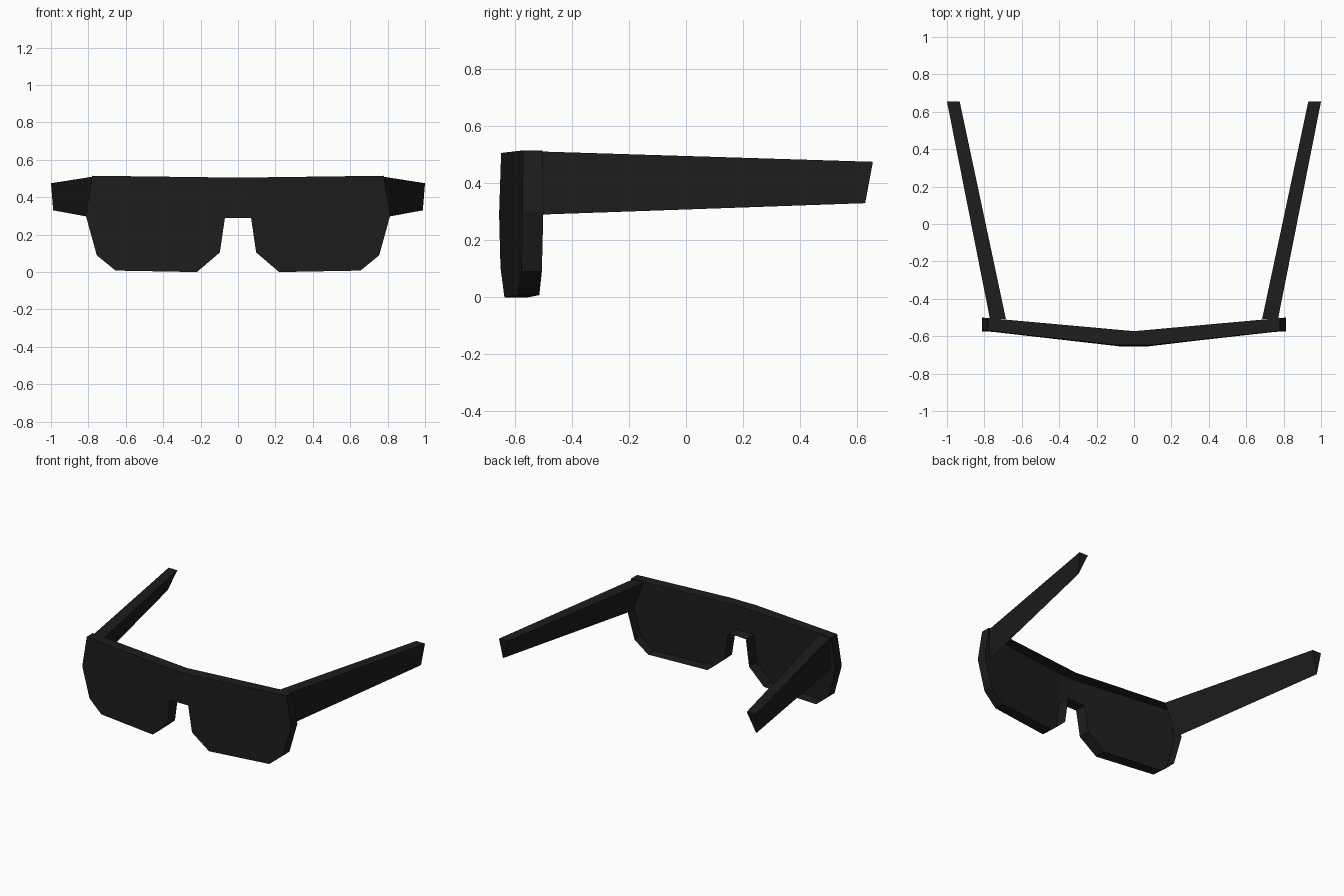
import bpy, bmesh

if "Cube" in bpy.data.objects:
    bpy.data.objects.remove(bpy.data.objects["Cube"])

black = bpy.data.materials.new("matte black")
black.diffuse_color = (0.0122, 0.0122, 0.0122, 1)
black.use_nodes = True
black.node_tree.nodes["Principled BSDF"].inputs["Base Color"].default_value = black.diffuse_color


def mirrored_part(name, verts, faces):
    """Right half mesh, mirrored across x = 0."""
    mesh = bpy.data.meshes.new(name)
    mesh.from_pydata(verts, [], faces)
    bm = bmesh.new()
    bm.from_mesh(mesh)
    bmesh.ops.recalc_face_normals(bm, faces=bm.faces)
    bm.to_mesh(mesh)
    bm.free()
    mesh.materials.append(black)
    obj = bpy.data.objects.new(name, mesh)
    bpy.context.collection.objects.link(obj)
    mod = obj.modifiers.new("mirror", 'MIRROR')
    mod.use_clip = True
    mod.merge_threshold = 0.001
    return obj


# Front frame: half outline (x, z), bridge first, then clockwise round the lens
outline = [(0, 0.505), (0.088, 0.506), (0.78, 0.515), (0.813, 0.30),
           (0.755, 0.09), (0.655, 0.008), (0.22, 0.0), (0.097, 0.105),
           (0.07, 0.29), (0, 0.29)]


def front_y(x, z):
    lean = 0.007 if z > 0.4 else 0.004 if z < 0.2 else 0
    return -0.655 + 0.081 * max(0, x - 0.09) / 0.723 + lean


def back_y(x, z):
    return -0.573 + 0.073 * x / 0.813


# The frame is a shell: front face and rim walls, open at the back
n = len(outline)
verts = [(x, front_y(x, z), z) for x, z in outline]
verts += [(x, back_y(x, z), z) for x, z in outline]
faces = [[0, 1, 8, 9], list(range(1, 9))]
faces += [[i, i + 1, i + 1 + n, i + n] for i in range(n - 1)]
mirrored_part("front_frame", verts, faces)

# Temple arms: tapered triangular bars splaying outwards, with a slanted tip
arm = [(0.685, -0.508, 0.511), (0.77, -0.508, 0.511), (0.77, -0.508, 0.29),
       (0.932, 0.655, 0.475), (1.0, 0.655, 0.475), (0.988, 0.628, 0.33)]
arm_faces = [[0, 1, 2], [3, 4, 5]]
arm_faces += [[i, (i + 1) % 3, (i + 1) % 3 + 3, i + 3] for i in range(3)]
mirrored_part("temple_arms", arm, arm_faces)
